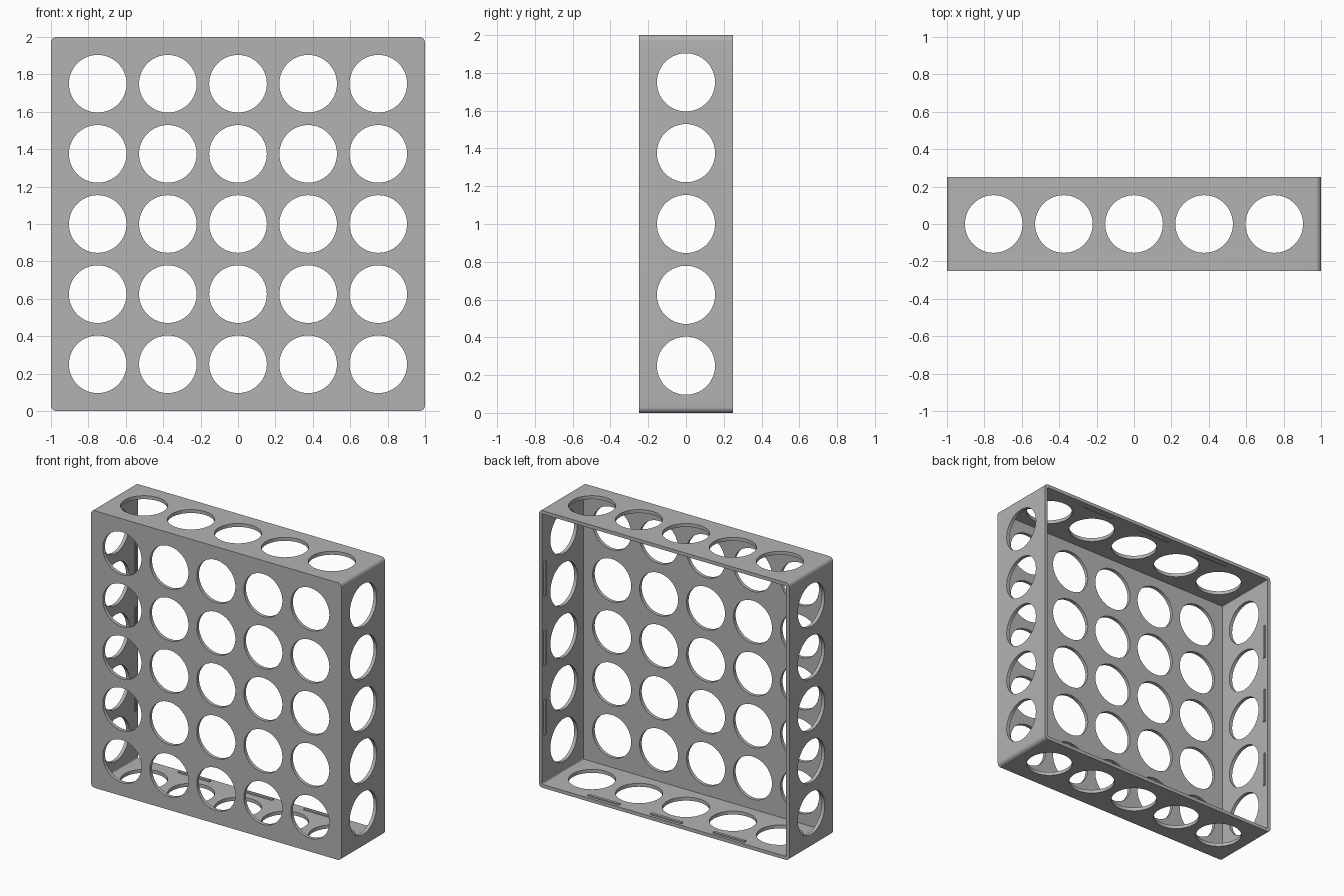
import bpy, bmesh, math
from mathutils import Matrix, Vector

if "Cube" in bpy.data.objects:
    bpy.data.objects.remove(bpy.data.objects["Cube"], do_unlink=True)

WALL, DEPTH, RADIUS = 0.025, 0.5, 0.03
HOLE, PITCH = 0.154, 0.375
STEPS = [i * PITCH for i in range(-2, 3)]
CENTRE = Vector((0, 0, 1))

grey = bpy.data.materials.new("light_grey")
grey.use_nodes = True
colour = (0.45, 0.45, 0.45, 1)
grey.diffuse_color = colour
grey.node_tree.nodes["Principled BSDF"].inputs["Base Color"].default_value = colour


def make_object(name, bm):
    bmesh.ops.recalc_face_normals(bm, faces=bm.faces)
    mesh = bpy.data.meshes.new(name)
    bm.to_mesh(mesh)
    bm.free()
    mesh.materials.append(grey)
    obj = bpy.data.objects.new(name, mesh)
    bpy.context.collection.objects.link(obj)
    return obj


def add_box(bm, centre, size):
    return bmesh.ops.create_cube(
        bm, size=1, matrix=Matrix.Translation(centre) @ Matrix.Diagonal((*size, 1)))["verts"]


def rounded_block(name, half, y0, y1, radius):
    """Square block whose four edges along y are rounded."""
    bm = bmesh.new()
    add_box(bm, (0, (y0 + y1) / 2, 1), (2 * half, y1 - y0, 2 * half))
    edges = [e for e in bm.edges if abs(e.verts[0].co.y - e.verts[1].co.y) > 0.1]
    bmesh.ops.bevel(bm, geom=edges, offset=radius, segments=8, profile=0.5, affect='EDGES')
    return make_object(name, bm)


def hole_cutter(name, axis, centres, length):
    """Row or grid of parallel cylinders."""
    bm = bmesh.new()
    turn = Vector((0, 0, 1)).rotation_difference(Vector(axis)).to_matrix().to_4x4()
    for c in centres:
        bmesh.ops.create_cone(bm, cap_ends=True, segments=64, radius1=HOLE, radius2=HOLE,
                              depth=length, matrix=Matrix.Translation(CENTRE + Vector(c)) @ turn)
    return make_object(name, bm)


# Open-backed tray with rounded corners
tray = rounded_block("perforated_tray", 1, -DEPTH / 2, DEPTH / 2, RADIUS)
cutters = [
    rounded_block("cavity_cutter", 1 - WALL, -DEPTH / 2 + WALL, DEPTH, RADIUS - WALL),
    hole_cutter("front_holes", (0, 1, 0), [(x, -DEPTH / 2, z) for x in STEPS for z in STEPS], 0.2),
    hole_cutter("side_holes", (1, 0, 0), [(0, 0, z) for z in STEPS], 2.4),
    hole_cutter("top_bottom_holes", (0, 0, 1), [(x, 0, 0) for x in STEPS], 2.4),
]
for cutter in cutters:
    mod = tray.modifiers.new(cutter.name, 'BOOLEAN')
    mod.operation, mod.solver, mod.object = 'DIFFERENCE', 'EXACT', cutter
bpy.context.view_layer.objects.active = tray
tray.select_set(True)
for mod in list(tray.modifiers):
    bpy.ops.object.modifier_apply(modifier=mod.name)
for cutter in cutters:
    bpy.data.objects.remove(cutter, do_unlink=True)
bpy.ops.object.select_all(action='DESELECT')
tray.select_set(True)
bpy.ops.object.shade_smooth_by_angle(angle=math.radians(30))

# Small snap ridges inside the open rim, three on each wall
bm = bmesh.new()
for quarter in range(4):
    spin = Matrix.Rotation(quarter * math.pi / 2, 3, 'Y')
    for x in (-0.5, 0, 0.5):
        verts = add_box(bm, (x, DEPTH / 2 - 0.03, -1 + WALL + 0.003), (0.25, 0.02, 0.012))
        bmesh.ops.rotate(bm, verts=verts, cent=(0, 0, 0), matrix=spin)
bmesh.ops.translate(bm, verts=bm.verts, vec=CENTRE)
make_object("snap_ridges", bm)
